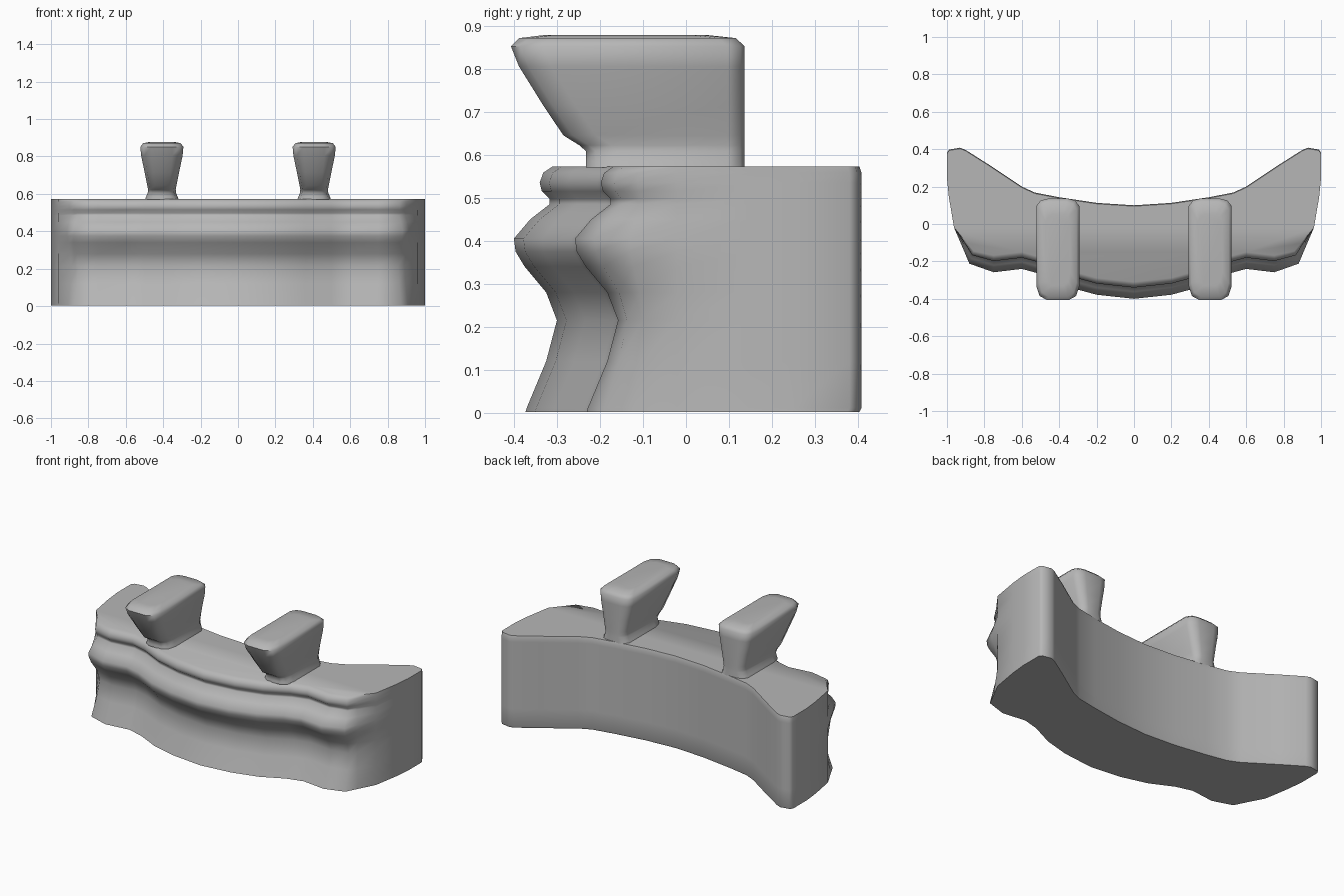
import bpy, bmesh, math

if "Cube" in bpy.data.objects:
    bpy.data.objects.remove(bpy.data.objects["Cube"])

grey = bpy.data.materials.new("dark_grey")
grey.diffuse_color = (.47, .47, .47, 1)
grey.use_nodes = True
grey.node_tree.nodes["Principled BSDF"].inputs["Base Color"].default_value = grey.diffuse_color


def loft(name, rings, angle):
    """Join closed rings of equal length into a capped solid."""
    bm = bmesh.new()
    loops = [[bm.verts.new(p) for p in r] for r in rings]
    n = len(loops[0])
    for a, b in zip(loops, loops[1:]):
        for i in range(n):
            j = (i + 1) % n
            bm.faces.new((a[i], a[j], b[j], b[i]))
    bm.faces.new(loops[0][::-1])
    bm.faces.new(loops[-1])
    bmesh.ops.recalc_face_normals(bm, faces=bm.faces)
    me = bpy.data.meshes.new(name)
    bm.to_mesh(me)
    bm.free()
    me.materials.append(grey)
    ob = bpy.data.objects.new(name, me)
    bpy.context.collection.objects.link(ob)
    bpy.ops.object.select_all(action='DESELECT')
    bpy.context.view_layer.objects.active = ob
    ob.select_set(True)
    bpy.ops.object.shade_smooth_by_angle(angle=math.radians(angle))
    return ob


# Curved bar: half plan outline (x, y, how strongly the moulding acts there)
plan = [(0, -.4, 1), (.2, -.378, 1), (.36, -.335, 1), (.5, -.267, 1), (.6, -.24, 1),
        (.75, -.258, 1), (.88, -.212, .75), (.915, -.13, .3), (.962, -.02, 0),
        (.99, .15, 0), (1, .25, 0), (1, .38, 0), (.988, .398, 0), (.93, .408, 0),
        (.9, .396, 0), (.78, .32, 0), (.6, .2, 0), (.53, .168, 0), (.4, .143, 0),
        (.2, .113, 0), (0, .1, 0)]
# Moulding: height and inward step from the front crest
moulding = [(.002, .027), (.012, .03), (.12, .075), (.215, .1), (.28, .075), (.34, .025),
            (.375, .004), (.405, 0), (.45, .038), (.485, .083), (.497, .083),
            (.515, .065), (.535, .06), (.558, .068), (.573, .09)]
rings = []
for z, d in moulding:
    inset = .005 if z in (.002, .573) else 0
    half = []
    for x, y, w in plan:
        yy = y + d * w
        if w == 0 and y > 0:
            yy -= inset
        xx = x - (d * .25 if 0 < w < 1 else 0)
        half.append((xx, yy, z))
    rings.append(half + [(-x, y, zz) for x, y, zz in half[-2:0:-1]])
loft("curved_bar", rings, 60)

# Two flared posts: height, half width, front y, back y
levels = [(.57, .09, -.232, .136), (.585, .084, -.232, .136), (.608, .075, -.232, .136),
          (.622, .074, -.248, .136), (.645, .078, -.285, .136), (.715, .092, -.332, .136),
          (.805, .111, -.388, .136), (.852, .115, -.407, .136), (.871, .1, -.388, .116),
          (.878, .065, -.33, .05)]
for side, cx in (("left", -.407), ("right", .407)):
    rings = []
    for z, w, f, b in levels:
        half = [(.5, f), (.85, f + .022), (1, f + .075), (1, b - .04), (.8, b - .01), (.45, b)]
        ring = [(cx + k * w, y, z) for k, y in half]
        ring += [(cx - k * w, y, z) for k, y in half[::-1]]
        rings.append(ring)
    loft(side + "_post", rings, 65)
